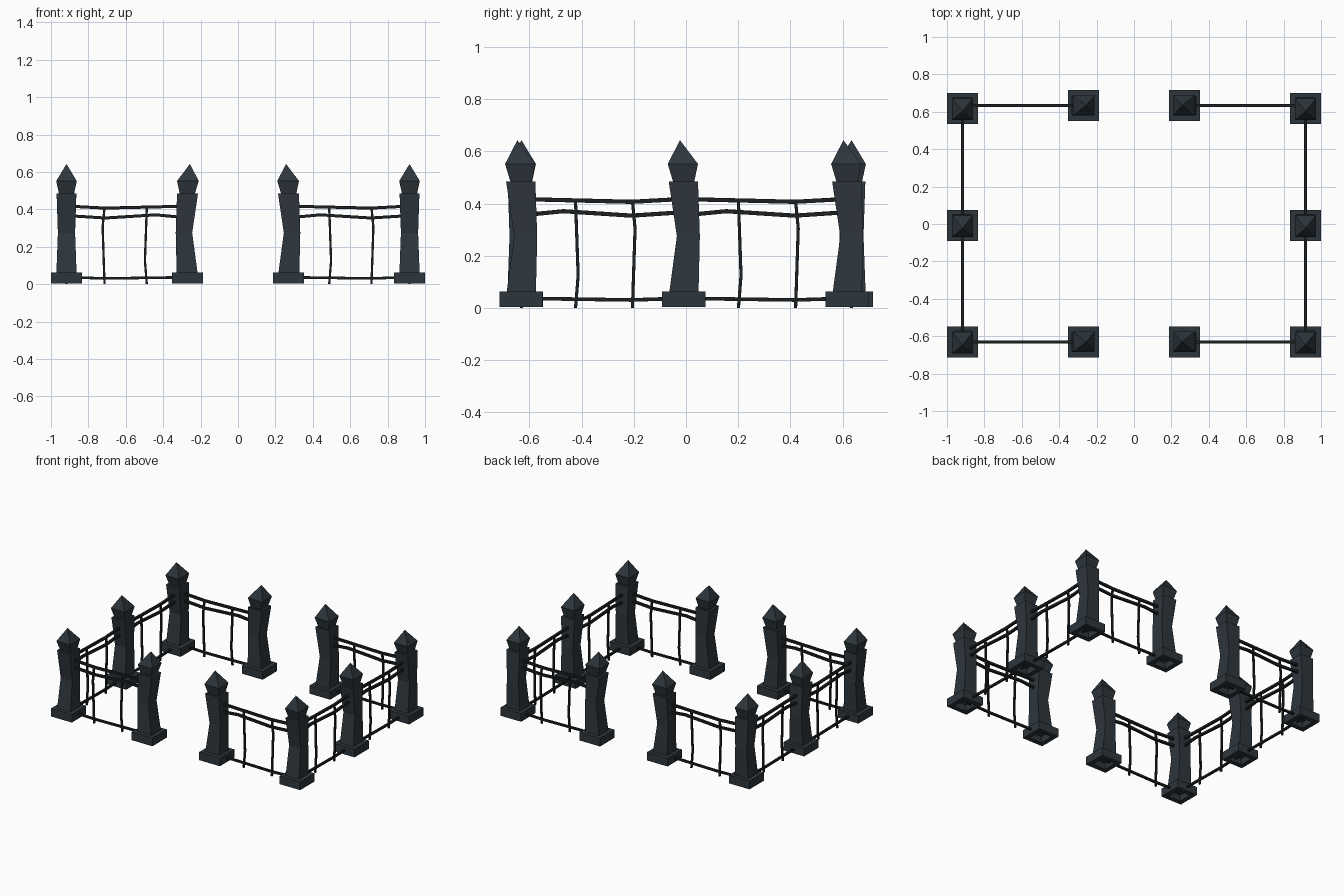
import bpy, bmesh
from mathutils import Vector, Matrix

if "Cube" in bpy.data.objects:
    bpy.data.objects.remove(bpy.data.objects["Cube"])


def material(name, col):
    m = bpy.data.materials.new(name)
    m.diffuse_color = (*col, 1)
    m.use_nodes = True
    m.node_tree.nodes["Principled BSDF"].inputs["Base Color"].default_value = m.diffuse_color
    return m


STONE = material("dark slate", (0.027, 0.037, 0.046))
IRON = material("black iron", (0.011, 0.014, 0.015))
SQ = [(-1, -1), (1, -1), (1, 1), (-1, 1)]


def loft(bm, rings):
    """Skin a stack of four-point rings, closed at both ends."""
    loops = [[bm.verts.new(p) for p in r] for r in rings]
    for a, b in zip(loops, loops[1:]):
        for i in range(4):
            j = (i + 1) % 4
            bm.faces.new((a[i], a[j], b[j], b[i]))
    bm.faces.new(loops[0])
    bm.faces.new(loops[-1])


def upright(bm, levels):
    """levels: (z, offset along u, half size u, half size v)"""
    loft(bm, [[(o + a * s, b * t, z) for a, b in SQ] for z, o, s, t in levels])


def rail(bm, pts, r):
    """pts: (u, z), square bar running along u"""
    loft(bm, [[(u, a * r, z + b * r) for a, b in SQ] for u, z in pts])


def finish(name, bm, mat, origin, u):
    bmesh.ops.remove_doubles(bm, verts=bm.verts, dist=0.0005)
    bmesh.ops.recalc_face_normals(bm, faces=bm.faces)
    me = bpy.data.meshes.new(name)
    u = Vector((u[0], u[1], 0)).normalized()
    v = Vector((-u.y, u.x, 0))
    rot = Matrix((u, v, Vector((0, 0, 1)))).transposed().to_4x4()
    bm.transform(Matrix.Translation((origin[0], origin[1], 0)) @ rot)
    bm.to_mesh(me)
    bm.free()
    me.materials.append(mat)
    ob = bpy.data.objects.new(name, me)
    bpy.context.collection.objects.link(ob)


def post(x, y, u):
    # square plinth with a recessed underside
    bm = bmesh.new()
    upright(bm, [(0.05, 0, 0.05, 0.05), (0.005, 0, 0.05, 0.05),
                 (0.005, 0, 0.083, 0.083), (0.064, 0, 0.083, 0.083)])
    finish("post_base", bm, STONE, (x, y), u)
    # crooked shaft
    bm = bmesh.new()
    upright(bm, [(0.06, 0.001, 0.056, 0.054), (0.275, 0.018, 0.044, 0.046),
                 (0.484, -0.001, 0.056, 0.053)])
    finish("post_shaft", bm, STONE, (x, y), u)
    # pointed finial
    bm = bmesh.new()
    upright(bm, [(0.482, 0, 0.04, 0.04), (0.552, -0.003, 0.058, 0.055),
                 (0.643, -0.014, 0.0001, 0.0001)])
    finish("post_finial", bm, STONE, (x, y), u)


def panel(p, q):
    u = Vector(q) - Vector(p)
    L = u.length
    # three wavy rails
    bm = bmesh.new()
    rail(bm, [(0.02, 0.417), (0.68 * L, 0.407), (L - 0.02, 0.417)], 0.008)
    rail(bm, [(0.02, 0.357), (0.26 * L, 0.371), (0.68 * L, 0.354), (L - 0.02, 0.366)], 0.008)
    rail(bm, [(0.02, 0.037), (0.68 * L, 0.031), (L - 0.02, 0.037)], 0.007)
    finish("fence_rails", bm, IRON, p, u)
    # two bent pickets
    bm = bmesh.new()
    for f, zb in ((0.34, 0.125), (0.69, 0.305)):
        c = f * L
        upright(bm, [(0, c - 0.003, 0.006, 0.006), (zb, c + 0.007, 0.006, 0.006),
                     (0.41, c - 0.003, 0.006, 0.006)])
    finish("fence_pickets", bm, IRON, p, u)


for s in (-1, 1):
    X, G = 0.917, 0.271
    # corner and side posts lean along y, gate posts lean outward
    for y in (-0.632, -0.009, 0.617):
        post(s * X, y, (0, 1))
    for y in (-0.63, 0.634):
        post(s * G, y, (s, 0))
        panel((s * G, y), (s * X, y))
    panel((s * X, -0.632), (s * X, -0.009))
    panel((s * X, -0.009), (s * X, 0.617))
